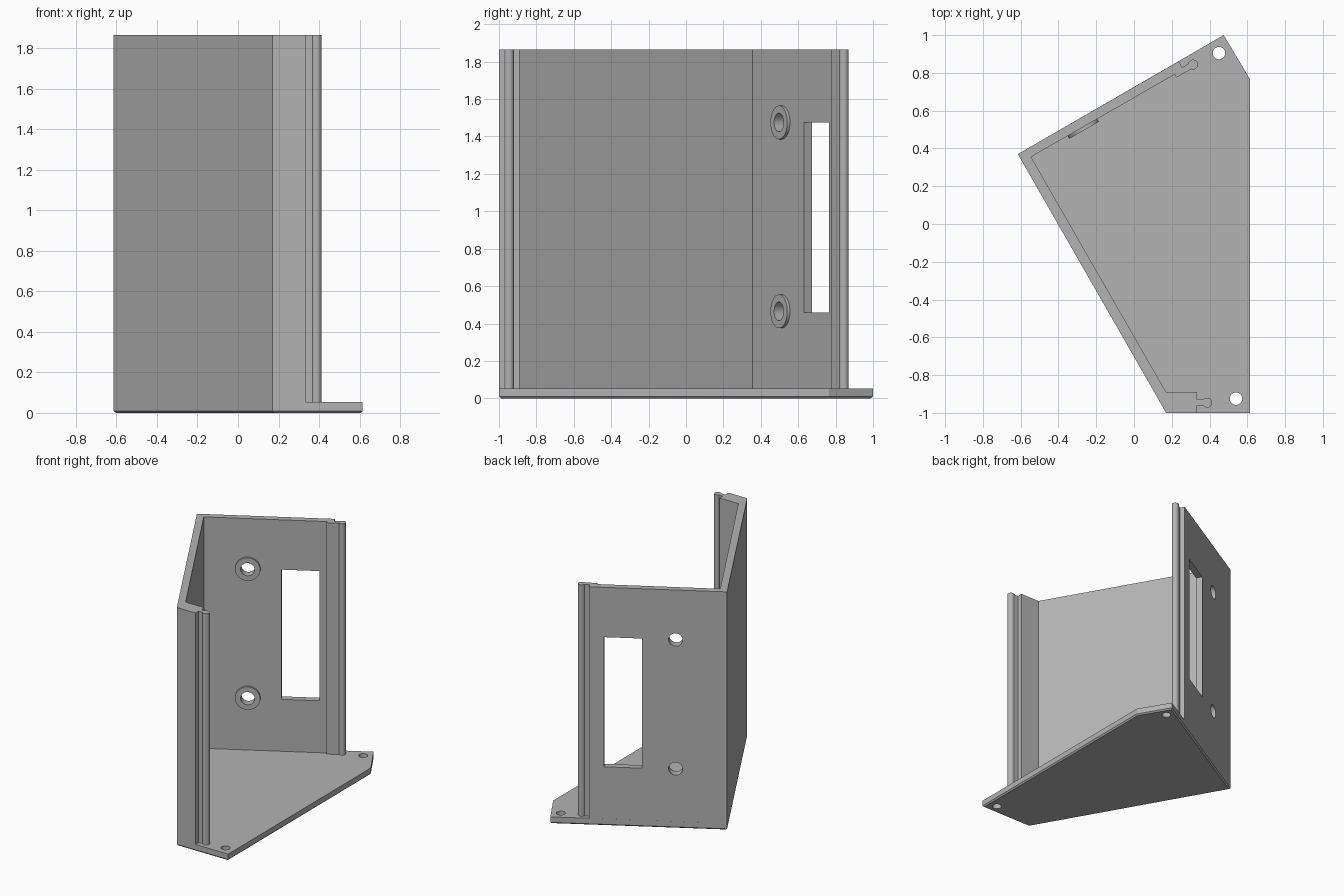
import bpy, bmesh
from math import sin, cos, radians
from mathutils import Vector, Matrix

cube = bpy.data.objects.get("Cube")
if cube:
    bpy.data.objects.remove(cube, do_unlink=True)

grey = bpy.data.materials.new("plain grey")
grey.use_nodes = True
COLOR = (0.45, 0.45, 0.45, 1)
grey.diffuse_color = COLOR
grey.node_tree.nodes["Principled BSDF"].inputs["Base Color"].default_value = COLOR

HEIGHT, FLOOR, WALL = 1.865, 0.053, 0.05
CORNER = Vector((-0.615, 0.37))
ALONG = Vector((cos(radians(30)), sin(radians(30))))   # along the back wall
INWARD = Vector((ALONG.y, -ALONG.x))                   # from outside to inside


def back(u, v):
    return CORNER + ALONG * u + INWARD * v


def finish(bm, name):
    bmesh.ops.recalc_face_normals(bm, faces=bm.faces)
    mesh = bpy.data.meshes.new(name)
    bm.to_mesh(mesh)
    bm.free()
    mesh.materials.append(grey)
    ob = bpy.data.objects.new(name, mesh)
    bpy.context.collection.objects.link(ob)
    return ob


def prism(name, outline, z0, z1, chamfer=0):
    bm = bmesh.new()
    face = bm.faces.new([bm.verts.new((p[0], p[1], z0)) for p in outline])
    rim = list(face.edges)
    top = bmesh.ops.extrude_face_region(bm, geom=[face], use_keep_orig=True)["geom"]
    verts = [g for g in top if isinstance(g, bmesh.types.BMVert)]
    bmesh.ops.translate(bm, verts=verts, vec=(0, 0, z1 - z0))
    bmesh.ops.recalc_face_normals(bm, faces=bm.faces)
    if chamfer:
        bmesh.ops.bevel(bm, geom=rim, offset=chamfer, segments=1, affect='EDGES')
    return finish(bm, name)


def cylinder(name, center, axis, radius, depth):
    bm = bmesh.new()
    turn = Vector(axis).to_track_quat('Z', 'Y').to_matrix().to_4x4()
    bmesh.ops.create_cone(bm, cap_ends=True, segments=40, radius1=radius, radius2=radius,
                          depth=depth, matrix=Matrix.Translation(center) @ turn)
    return finish(bm, name)


def cut(target, cutter):
    mod = target.modifiers.new(cutter.name, 'BOOLEAN')
    mod.operation, mod.solver, mod.object = 'DIFFERENCE', 'EXACT', cutter
    cutter.hide_render = True
    cutter.hide_set(True)


def bead(center, heading, radius=0.026, neck=38, steps=18):
    """Round end of a snap tongue, open towards the wall."""
    start, sweep = heading - 180 + neck, 360 - 2 * neck
    angles = [radians(start + sweep * i / steps) for i in range(steps + 1)]
    return [Vector(center) + radius * Vector((cos(a), sin(a))) for a in angles]


# Floor plate with chamfered underside and two screw holes
floor = prism("floor_plate", [CORNER, (0.17, -1), (0.615, -1), (0.615, 0.765), (0.475, 1)],
              0, FLOOR, 0.01)
for side, x, y in (("front", 0.54, -0.925), ("back", 0.45, 0.905)):
    cut(floor, cylinder(side + "_floor_hole_cutter", (x, y, 0), (0, 0, 1), 0.033, 0.4))

# Walls: front return with tongue, slanted side, back wall with tongue
outline = [CORNER, (0.17, -1), (0.333, -1), (0.333, -0.962)]
outline += bead((0.387, -0.946), 0)
outline += [(0.333, -0.93), (0.333, -0.89), (0.17, -0.89), (-0.545, 0.355)]
outline += [back(0.93, WALL), back(0.93, 0.069)]
outline += bead(back(1.04, 0.053), 30)
outline += [back(0.983, 0.037), back(0.983, 0)]
walls = prism("walls", outline, FLOOR, HEIGHT)

# Window in the back wall
window = [back(u, v) for u, v in ((0.606, -0.1), (0.606, 0.2), (0.876, 0.2), (0.876, -0.1))]
cut(walls, prism("window_cutter", window, 0.46, 1.475))

# Raised collars around the two back wall holes
axis = INWARD.to_3d()
for level, z in (("lower", 0.465), ("upper", 1.475)):
    def at(v):
        p = back(0.367, v)
        return (p.x, p.y, z)
    collar = cylinder(level + "_collar", at(0.057), axis, 0.09, 0.018)
    hole = cylinder(level + "_hole_cutter", at(0.03), axis, 0.05, 0.3)
    cut(walls, hole)
    cut(collar, hole)

# Smooth the round surfaces only
for ob in bpy.context.scene.objects:
    if ob.type == 'MESH' and not ob.hide_render:
        bpy.ops.object.select_all(action='DESELECT')
        ob.select_set(True)
        bpy.context.view_layer.objects.active = ob
        for mod in list(ob.modifiers):
            bpy.ops.object.modifier_apply(modifier=mod.name)
        bpy.ops.object.shade_smooth_by_angle(angle=radians(30))
